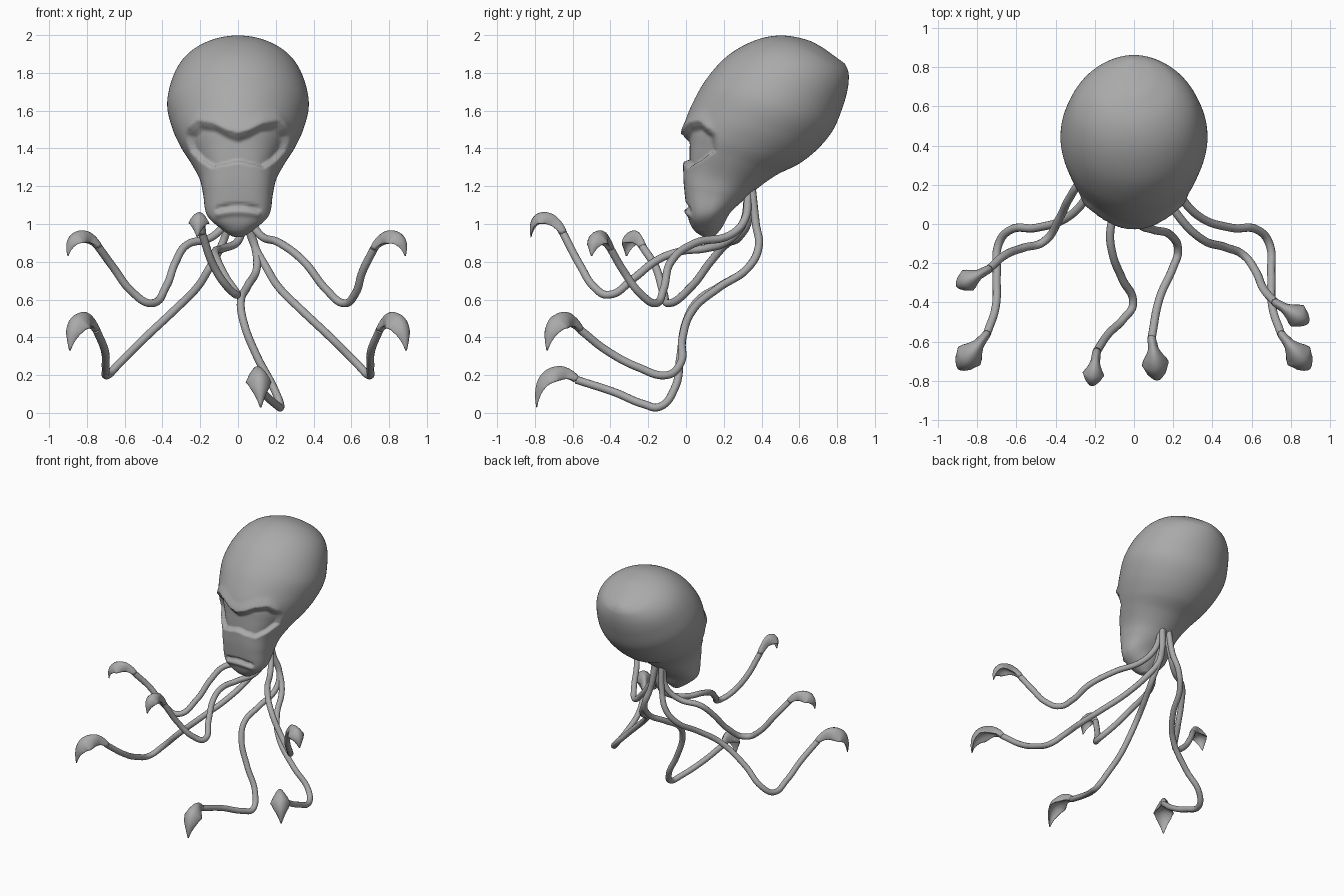
import bpy, bmesh, math
from mathutils import Vector

cube = bpy.data.objects.get("Cube")
if cube:
    bpy.data.objects.remove(cube)

grey = bpy.data.materials.new("grey_skin")
grey.use_nodes = True
grey.diffuse_color = (0.4, 0.4, 0.4, 1)
grey.node_tree.nodes["Principled BSDF"].inputs["Base Color"].default_value = (0.4, 0.4, 0.4, 1)


def loft(name, rings):
    """Skin a list of closed rings and cap both ends."""
    bm = bmesh.new()
    rows = [[bm.verts.new(p) for p in ring] for ring in rings]
    n = len(rows[0])
    for a, b in zip(rows, rows[1:]):
        for i in range(n):
            bm.faces.new((a[i], a[(i + 1) % n], b[(i + 1) % n], b[i]))
    bm.faces.new(rows[0])
    bm.faces.new(rows[-1])
    bmesh.ops.recalc_face_normals(bm, faces=bm.faces)
    for f in bm.faces:
        f.smooth = True
    mesh = bpy.data.meshes.new(name)
    bm.to_mesh(mesh)
    bm.free()
    mesh.materials.append(grey)
    obj = bpy.data.objects.new(name, mesh)
    bpy.context.collection.objects.link(obj)
    return obj


def smoothstep(t):
    t = min(max(t, 0), 1)
    return t * t * (3 - 2 * t)


def lerp_table(table, x):
    """Piecewise linear lookup."""
    for (x0, y0), (x1, y1) in zip(table, table[1:]):
        if x <= x1:
            return y0 + (y1 - y0) * (x - x0) / (x1 - x0)
    return table[-1][1]


def catmull(rows, steps):
    """Smooth interpolation through rows of numbers."""
    out = []
    for i in range(len(rows) - 1):
        a, b, c, d = (rows[min(max(i + k, 0), len(rows) - 1)] for k in (-1, 0, 1, 2))
        for s in range(steps):
            t = s / steps
            out.append([0.5 * (2 * q + (r - p) * t + (2 * p - 5 * q + 4 * r - u) * t * t
                               + (3 * q - p - 3 * r + u) * t ** 3)
                        for p, q, r, u in zip(a, b, c, d)])
    out.append(list(rows[-1]))
    return out


# Head sections: front y, front z, back y, back z, half width, squareness
sections = [
    (.09, .932, .15, .935, .03, 1), (.04, .97, .19, .98, .09, .9),
    (.01, 1.04, .235, 1.06, .165, .75), (-.01, 1.19, .31, 1.13, .185, .72),
    (-.015, 1.3, .38, 1.19, .205, .78), (-.015, 1.42, .48, 1.26, .255, .88),
    (-.01, 1.52, .6, 1.32, .305, .95), (.035, 1.64, .7, 1.4, .35, 1),
    (.11, 1.77, .78, 1.5, .375, 1), (.22, 1.89, .83, 1.62, .35, 1),
    (.36, 1.97, .855, 1.71, .3, 1), (.5, 1.998, .862, 1.78, .22, 1),
    (.64, 1.975, .855, 1.82, .12, 1), (.73, 1.93, .84, 1.85, .03, 1),
]
BROW = [(0, 1.475), (.06, 1.495), (.13, 1.53), (.21, 1.54), (.29, 1.47)]
CHEEK = [(0, 1.325), (.07, 1.31), (.14, 1.295), (.2, 1.33), (.27, 1.4)]


def face_offset(x, y, z):
    """Inward depth that carves the eye band and the mouth."""
    if y > .2:
        return 0
    ax = abs(x)
    top, low = lerp_table(BROW, ax), lerp_table(CHEEK, ax)
    depth = .035 * smoothstep(min((top - z) / .05, (z - low) / .018,
                                  (.28 - ax) / .03, (.16 - y) / .03))
    if y < .16 and z > top:
        depth -= .012 * smoothstep(1 - (z - top) / .08) * smoothstep((.16 - y) / .06)
    if ax < .13:
        line = z - (1.095 - 1.3 * x * x)
        fade = smoothstep((.13 - ax) / .03)
        depth += fade * (.022 * math.exp(-(line / .01) ** 2)
                         - .014 * math.exp(-((line + .03) / .018) ** 2))
    return depth


def power(v, e):
    return math.copysign(abs(v) ** e, v)


SIDES = 128
rings = []
for fy, fz, by, bz, width, square in catmull(sections, 12):
    ring = []
    for i in range(SIDES):
        a = 2 * math.pi * i / SIDES
        e = square if math.cos(a) > 0 else 1
        c, s = power(math.cos(a), e), power(math.sin(a), e)
        p = Vector((width * s, (fy + by) / 2 + (fy - by) / 2 * c,
                    (fz + bz) / 2 + (fz - bz) / 2 * c))
        inward = Vector((-p.x, .25 - p.y, 0)).normalized()
        ring.append(p + inward * face_offset(*p))
    rings.append(ring)
loft("head", rings)


def hook(name, end, tip, peak):
    """Leaf-shaped scoop that curls over from the tentacle end down to its tip."""
    end, tip = Vector(end), Vector(tip)
    flat = Vector((tip.x - end.x, tip.y - end.y, 0))
    size = flat.length / .2
    lift = (peak - (end.z + tip.z) / 8) / .75
    p1, p2 = end + flat * .3, tip + flat * .12
    p1.z = p2.z = lift
    side = flat.normalized().cross(Vector((0, 0, 1)))
    widths = [(0, .021), (.2, .027), (.42, .056), (.6, .066), (.8, .048), (1, .004)]
    thick = [(0, .021), (.3, .026), (.6, .018), (1, .003)]
    rings = []
    for k in range(25):
        t = k / 24
        u = 1 - t
        p = end * u**3 + p1 * 3 * u * u * t + p2 * 3 * u * t * t + tip * t**3
        d = (p1 - end) * u * u + (p2 - p1) * 2 * u * t + (tip - p2) * t * t
        out = side.cross(d).normalized()
        grow = 1 + (size - 1) * smoothstep(t * 3)
        w, h = lerp_table(widths, t) * grow, lerp_table(thick, t) * grow
        cup = .05 * math.sin(math.pi * t) * grow
        ring = []
        for i in range(20):
            a = 2 * math.pi * i / 20
            ring.append(p + side * w * math.cos(a)
                        + out * (h * math.sin(a) - cup * math.cos(a) ** 2))
        rings.append(ring)
    loft(name, rings)


def tentacle(name, points, tip, peak):
    """Round tube through the points, ending in a hook."""
    curve = bpy.data.curves.new(name, "CURVE")
    curve.dimensions = "3D"
    curve.bevel_depth = .021
    curve.bevel_resolution = 4
    curve.use_fill_caps = True
    spline = curve.splines.new("BEZIER")
    spline.resolution_u = 8
    spline.bezier_points.add(len(points) - 1)
    for bp, co in zip(spline.bezier_points, points):
        bp.co = co
        bp.handle_left_type = bp.handle_right_type = "AUTO"
    curve.materials.append(grey)
    bpy.context.collection.objects.link(bpy.data.objects.new(name, curve))
    hook(name + "_hook", points[-1], tip, peak)


# Upper pair
tentacle("upper_right_tentacle", [
    (-.03, .33, 1.16), (-.06, .33, 1.02), (-.14, .28, .93), (-.27, .21, .89),
    (-.33, .13, .8), (-.38, .03, .67), (-.46, -.09, .58), (-.56, -.12, .64),
    (-.66, -.16, .77), (-.74, -.23, .88)], (-.9, -.315, .83), .945)
tentacle("upper_left_tentacle", [
    (.03, .33, 1.16), (.07, .31, 1.02), (.12, .23, .94), (.22, .05, .9),
    (.35, -.08, .8), (.47, -.12, .65), (.56, -.16, .58), (.62, -.24, .63),
    (.66, -.33, .75), (.72, -.4, .87)], (.885, -.5, .83), .945)

# Lower pair, mirrored
lower = [(-.03, .35, 1.18), (-.05, .37, 1), (-.09, .385, .88), (-.15, .33, .77),
         (-.22, .17, .66), (-.33, .04, .55), (-.5, -.02, .39), (-.63, -.03, .26),
         (-.69, -.1, .2), (-.7, -.25, .24), (-.705, -.42, .33), (-.75, -.56, .44)]
for label, m in (("right", 1), ("left", -1)):
    tentacle("lower_" + label + "_tentacle", [(x * m, y, z) for x, y, z in lower],
             (-.89 * m, -.735, .33), .505)

# Front pair
tentacle("front_right_tentacle", [
    (0, .33, 1.16), (.02, .3, 1), (0, .22, .91), (-.08, .1, .87), (-.12, -.03, .855),
    (-.11, -.15, .81), (-.06, -.28, .71), (-.005, -.41, .625), (-.05, -.48, .66),
    (-.13, -.56, .78), (-.19, -.65, .95)], (-.215, -.82, .93), 1.045)
tentacle("front_left_tentacle", [
    (.02, .35, 1.18), (.05, .37, 1), (.09, .385, .88), (.1, .33, .77), (.05, .18, .67),
    (.015, .06, .59), (.03, 0, .48), (.1, -.03, .3), (.19, -.06, .13),
    (.225, -.14, .032), (.2, -.22, .045), (.13, -.38, .11), (.09, -.58, .175)],
    (.12, -.79, .03), .215)
